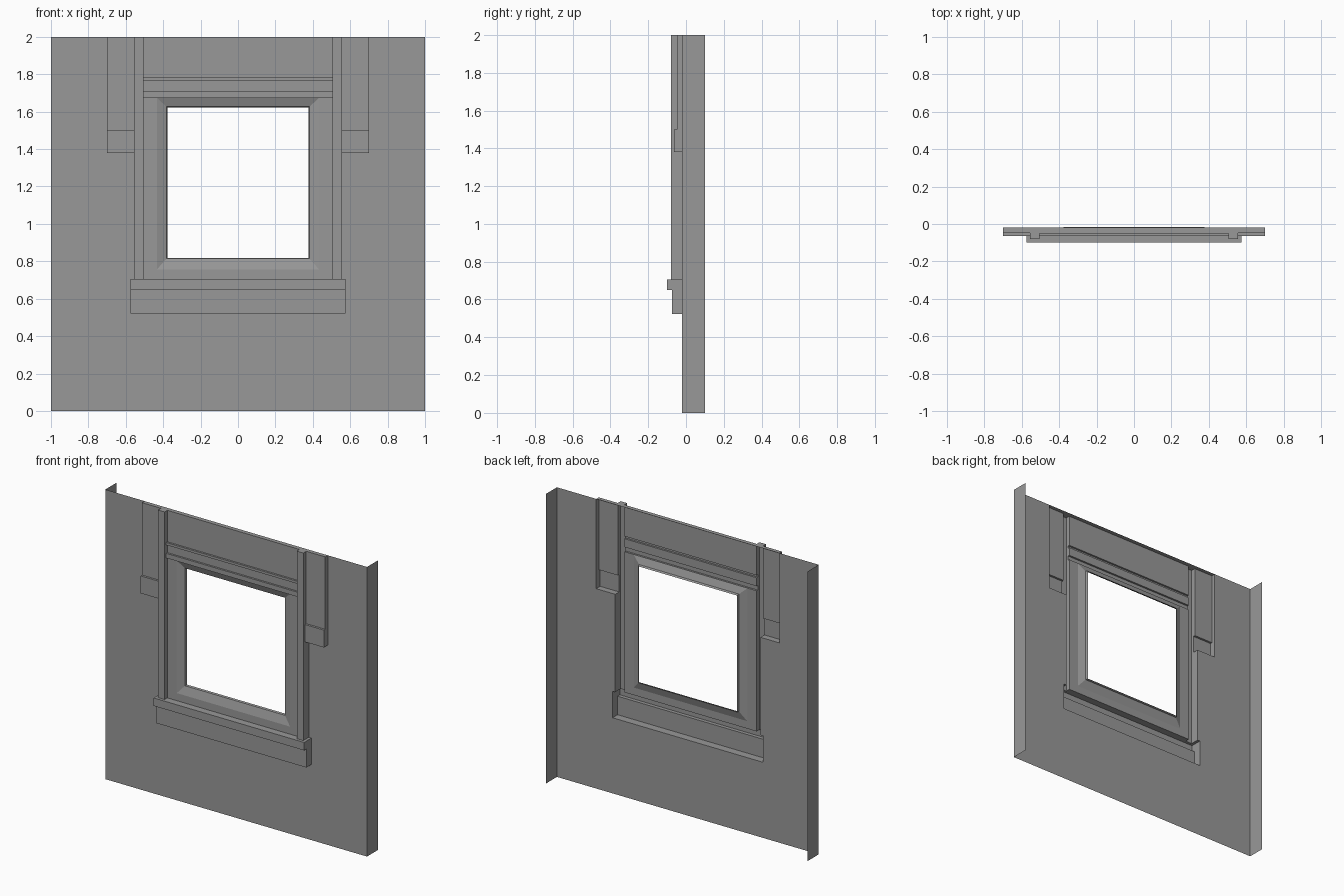
import bpy, bmesh, math

if "Cube" in bpy.data.objects:
    bpy.data.objects.remove(bpy.data.objects["Cube"])

# Pressed-sheet regions: name, |x| range, z range, front depth y (None = opening). Later rows win.
WALL_Y = -0.02
REGIONS = [
    ("wall_panel",      0.0,   1.0,   0.0,   2.0,   WALL_Y),
    ("hanging_trim",    0.555, 0.70,  1.50,  2.0,   -0.048),
    ("hanging_block",   0.555, 0.70,  1.38,  1.50,  -0.063),
    ("window_panel",    0.0,   0.505, 0.705, 2.0,   -0.05),
    ("upper_moulding",  0.0,   0.505, 1.766, 1.783, -0.063),
    ("lower_moulding",  0.0,   0.505, 1.676, 1.708, -0.063),
    ("pilaster",        0.505, 0.555, 0.705, 2.0,   -0.08),
    ("apron",           0.0,   0.575, 0.522, 0.65,  -0.075),
    ("sill",            0.0,   0.575, 0.65,  0.705, -0.10),
    ("opening",         0.0,   0.433, 0.757, 1.673, None),
]

# Dark grey paint
paint = bpy.data.materials.new("dark_grey")
paint.diffuse_color = (0.315, 0.315, 0.315, 1)
paint.use_nodes = True
paint.node_tree.nodes["Principled BSDF"].inputs["Base Color"].default_value = paint.diffuse_color


def region_at(x, z):
    for r in reversed(REGIONS):
        if r[1] < abs(x) < r[2] and r[3] < z < r[4]:
            return r


def finish(bm, name):
    bmesh.ops.remove_doubles(bm, verts=bm.verts, dist=1e-5)
    bmesh.ops.dissolve_limit(bm, angle_limit=math.radians(1),
                             verts=bm.verts, edges=bm.edges)
    mesh = bpy.data.meshes.new(name)
    bm.to_mesh(mesh)
    bm.free()
    mesh.materials.append(paint)
    ob = bpy.data.objects.new(name, mesh)
    bpy.context.collection.objects.link(ob)
    return ob


def quad(bm, pts, facing):
    f = bm.faces.new([bm.verts.new(p) for p in pts])
    f.normal_update()
    if f.normal.dot(facing) < 0:
        f.normal_flip()


xs = sorted({s * v for r in REGIONS for v in r[1:3] for s in (-1, 1)})
zs = sorted({v for r in REGIONS for v in r[3:5]})
meshes = {r[0]: bmesh.new() for r in REGIONS if r[5] is not None}

# Each region gets its front face and the step down to lower neighbours; the back stays hollow
for x0, x1 in zip(xs, xs[1:]):
    for z0, z1 in zip(zs, zs[1:]):
        cx, cz = (x0 + x1) / 2, (z0 + z1) / 2
        name, *_, y = region_at(cx, cz)
        if y is None:
            continue
        bm = meshes[name]
        quad(bm, [(x0, y, z0), (x1, y, z0), (x1, y, z1), (x0, y, z1)], (0, -1, 0))
        e = 1e-4
        sides = [((x0 - e, cz), (x0, z0), (x0, z1), (-1, 0, 0)),
                 ((x1 + e, cz), (x1, z0), (x1, z1), (1, 0, 0)),
                 ((cx, z0 - e), (x0, z0), (x1, z0), (0, 0, -1)),
                 ((cx, z1 + e), (x0, z1), (x1, z1), (0, 0, 1))]
        for probe, a, b, facing in sides:
            other = region_at(*probe)
            # Beyond the top edge the trims are capped back to the wall plane
            yo = other[5] if other else WALL_Y
            if yo is not None and yo > y + e:
                quad(bm, [(a[0], y, a[1]), (b[0], y, b[1]),
                          (b[0], yo, b[1]), (a[0], yo, a[1])], facing)

# Side returns of the wall
for s in (-1, 1):
    quad(meshes["wall_panel"],
         [(s, WALL_Y, 0), (s, 0.10, 0), (s, 0.10, 2), (s, WALL_Y, 2)], (s, 0, 0))

for name, bm in meshes.items():
    finish(bm, name)

# Shallow splayed window surround with a short inner reveal: half width, bottom, top, y
bm = bmesh.new()
rings = []
for w, b, t, y in [(0.433, 0.757, 1.673, -0.05), (0.382, 0.815, 1.627, -0.033),
                   (0.376, 0.818, 1.622, -0.017)]:
    rings.append([bm.verts.new(p) for p in
                  [(-w, y, b), (w, y, b), (w, y, t), (-w, y, t)]])
for r0, r1 in zip(rings, rings[1:]):
    for i in range(4):
        j = (i + 1) % 4
        bm.faces.new([r0[i], r0[j], r1[j], r1[i]])
finish(bm, "window_surround")
